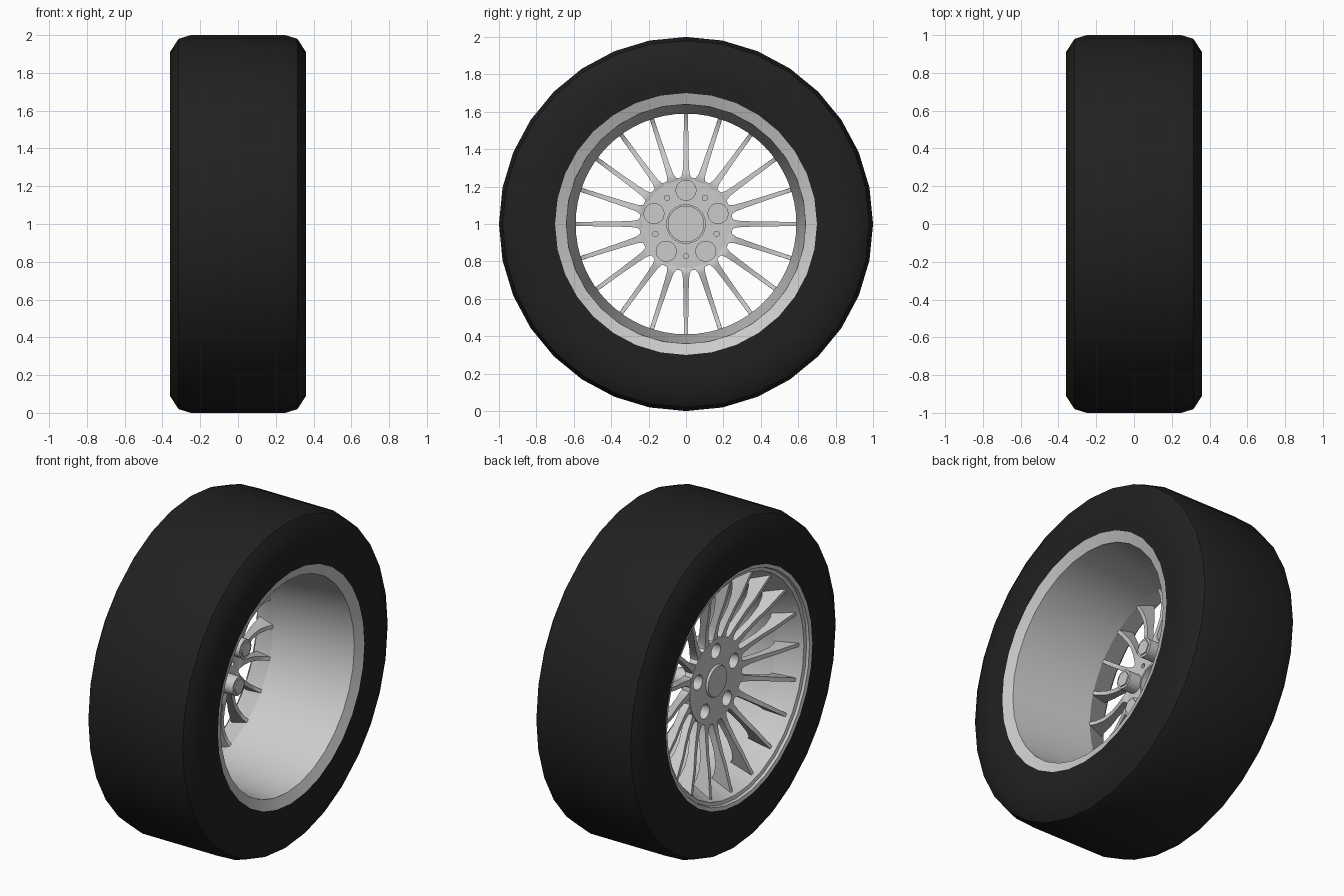
import bpy, bmesh, math
from math import sin, cos, pi, radians
from mathutils import Matrix, Vector

if "Cube" in bpy.data.objects:
    bpy.data.objects.remove(bpy.data.objects["Cube"])

CZ = 1.0  # axle height; the axle runs along x


def finish(name, bm, angle=35, mat=None):
    me = bpy.data.meshes.new(name)
    bm.to_mesh(me)
    bm.free()
    ob = bpy.data.objects.new(name, me)
    bpy.context.collection.objects.link(ob)
    if mat:
        me.materials.append(mat)
    smooth(ob, angle)
    return ob


def smooth(ob, angle):
    bpy.ops.object.select_all(action='DESELECT')
    ob.select_set(True)
    bpy.context.view_layer.objects.active = ob
    bpy.ops.object.shade_smooth_by_angle(angle=radians(angle))


def lathe(name, profile, n, angle=35, mat=None):
    """Spin (x, radius) points round the axle."""
    bm = bmesh.new()
    rings = [[bm.verts.new((x, r * sin(2 * pi * j / n), CZ + r * cos(2 * pi * j / n)))
              for j in range(n)] for x, r in profile]
    for a, b in zip(rings, rings[1:]):
        for j in range(n):
            k = (j + 1) % n
            bm.faces.new((a[j], b[j], b[k], a[k]))
    return finish(name, bm, angle, mat)


def add_cyl(bm, x0, x1, r, n, dist=0.0, ang=0.0, r2=None):
    """Cylinder along x, placed at a distance and angle from the axle."""
    m = (Matrix.Translation(((x0 + x1) / 2, dist * sin(ang), CZ + dist * cos(ang)))
         @ Matrix.Rotation(pi / 2, 4, 'Y'))
    bmesh.ops.create_cone(bm, cap_ends=True, segments=n, radius1=r,
                          radius2=r if r2 is None else r2, depth=x1 - x0, matrix=m)


def boolean(ob, bm, op):
    cutter = finish("helper", bm)
    cutter.hide_render = True
    mod = ob.modifiers.new(op, 'BOOLEAN')
    mod.object, mod.operation, mod.solver = cutter, op, 'EXACT'
    bpy.ops.object.select_all(action='DESELECT')
    bpy.context.view_layer.objects.active = ob
    ob.select_set(True)
    bpy.ops.object.modifier_apply(modifier=mod.name)
    bpy.data.objects.remove(cutter)


rubber = bpy.data.materials.new("rubber")
rubber.diffuse_color = (0.015, 0.015, 0.015, 1)
rubber.use_nodes = True
rubber.node_tree.nodes["Principled BSDF"].inputs["Base Color"].default_value = rubber.diffuse_color

# Tyre
lathe("tyre", [(-.355, .70), (-.36, .80), (-.36, .91), (-.315, .98), (-.25, 1.0),
               (.25, 1.0), (.315, .98), (.36, .91), (.36, .80), (.355, .70)], 32, 35, rubber)

# Rim: rear lip, barrel and flared front
lathe("rim_rear_lip", [(.355, .70), (.33, .64)], 32)
lathe("rim_barrel", [(.33, .64), (-.18, .59), (-.33, .655)], 64, 20)
lathe("rim_front_lip", [(-.33, .655), (-.335, .675), (-.35, .68), (-.355, .70)], 32, 25)

# Spokes: stations of radius, front x, back x, half width
stations = [(.235, -.195, -.15, .035), (.25, -.197, -.145, .026), (.275, -.20, -.148, .018),
            (.33, -.212, -.168, .015), (.42, -.238, -.195, .013), (.50, -.266, -.205, .012),
            (.56, -.29, -.195, .011), (.595, -.307, -.175, .010)]
bm = bmesh.new()
for i in range(20):
    rot = Matrix.Translation((0, 0, CZ)) @ Matrix.Rotation(2 * pi * i / 20, 4, 'X')
    rows = []
    for r, xf, xb, w in stations:
        rf = r + (.055 if r > .59 else .03 if r > .55 else 0)  # front edge reaches further out
        rows.append([bm.verts.new(rot @ Vector(p)) for p in
                     ((xf, -w, rf), (xf, w, rf), (xb, w, r), (xb, -w, r))])
    for a, b in zip(rows, rows[1:]):
        for k in range(4):
            m = (k + 1) % 4
            bm.faces.new((a[k], a[m], b[m], b[k]))
    bm.faces.new(rows[0][::-1])
    bm.faces.new(rows[-1])
bmesh.ops.recalc_face_normals(bm, faces=bm.faces)
finish("spokes", bm, 40)

# Hub plate with bolt bosses and centre collar
lugs = [2 * pi * i / 5 for i in range(5)]
bm = bmesh.new()
add_cyl(bm, -.20, -.15, .25, 60)
hub = finish("hub", bm)
bm = bmesh.new()
for a in lugs:
    add_cyl(bm, -.18, -.07, .056, 24, .18, a)
add_cyl(bm, -.18, -.13, .106, 40)
boolean(hub, bm, 'UNION')

# Bolt pockets in front, centre bore and small blind holes behind
bm = bmesh.new()
for a in lugs:
    add_cyl(bm, -.25, -.11, .044, 24, .18, a)
    add_cyl(bm, -.17, -.10, .014, 12, .172, a + pi / 5)
add_cyl(bm, -.165, -.05, .095, 40)
boolean(hub, bm, 'DIFFERENCE')
smooth(hub, 35)

# Wheel bolts: heads in the pockets, hex ends at the back
bm = bmesh.new()
for a in lugs:
    add_cyl(bm, -.155, -.105, .028, 6, .18, a)
    add_cyl(bm, -.075, -.063, .046, 6, .18, a)
finish("wheel_bolts", bm)

# Centre cap
bm = bmesh.new()
add_cyl(bm, -.212, -.19, .09, 40, r2=.10)
finish("centre_cap", bm)
